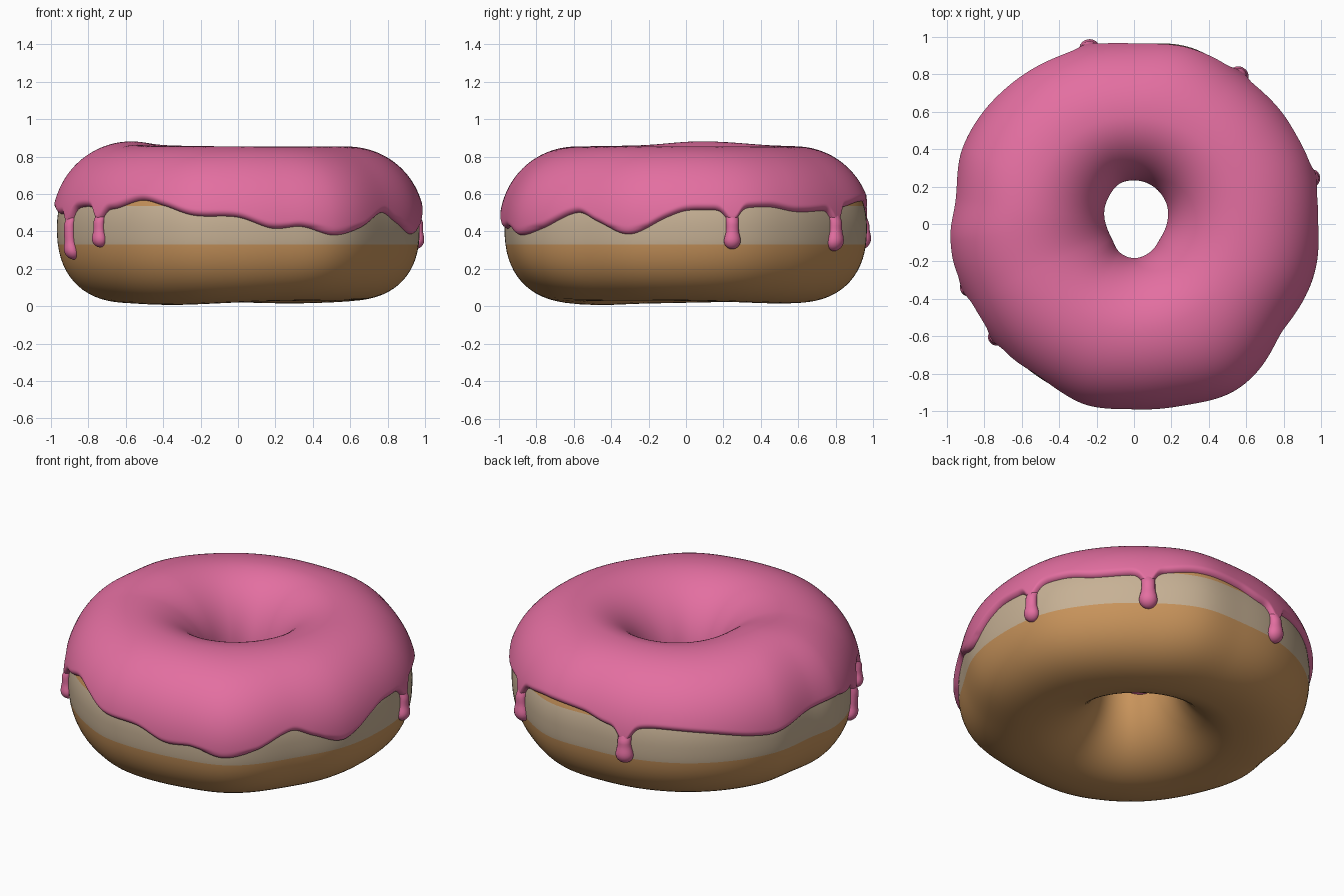
import bpy, math

if "Cube" in bpy.data.objects:
    bpy.data.objects.remove(bpy.data.objects["Cube"])

R_MID, Z_MID, HALF_H = 0.575, 0.42, 0.405
N_TOP, N_LOW, N_IN = 2.08, 2.35, 2.0
THICK = 0.029


def material(name, rgb):
    m = bpy.data.materials.new(name)
    m.diffuse_color = (*rgb, 1)
    m.use_nodes = True
    m.node_tree.nodes["Principled BSDF"].inputs["Base Color"].default_value = m.diffuse_color
    return m


PINK = material("pink icing", (0.77, 0.158, 0.355))
BROWN = material("baked dough", (0.58, 0.295, 0.105))
CREAM = material("pale dough band", (0.57, 0.44, 0.30))


def periodic(knots):
    """Smooth closed curve through (degrees, value) knots."""
    k = [(knots[-1][0] - 360, knots[-1][1])] + knots
    k = [(knots[-2][0] - 360, knots[-2][1])] + k
    k += [(a + 360, v) for a, v in knots[:3]]

    def f(a):
        a %= 360
        i = max(j for j in range(1, len(k) - 2) if k[j][0] <= a)
        (a0, v0), (a1, v1), (a2, v2), (a3, v3) = k[i - 1:i + 3]
        h = a2 - a1
        u = (a - a1) / h
        m1, m2 = (v2 - v0) / (a2 - a0) * h, (v3 - v1) / (a3 - a1) * h
        return ((2*u**3 - 3*u*u + 1) * v1 + (u**3 - 2*u*u + u) * m1
                + (3*u*u - 2*u**3) * v2 + (u**3 - u*u) * m2)
    return f


# outline of the icing, outline of the hole, lower edge of the icing
outer = periodic([(0, 1.0), (20, 1.015), (36, 1.005), (55, 1.0), (73, 1.02), (90, .99),
                  (108, 1.0), (127, 1.012), (156, 1.007), (172, .975), (185, 1.0),
                  (206, .982), (223, .985), (243, .997), (255, 1.01), (270, .998),
                  (284, 1.005), (299, 1.04), (307, 1.036), (325, .99), (343, 1.0)])
hole = periodic([(0, .174), (35, .203), (68, .228), (90, .233), (110, .228), (137, .19),
                 (180, .15), (214, .142), (243, .168), (270, .178), (300, .172), (330, .16)])
edge = periodic([(0, .51), (9, .515), (27, .53), (37, .505), (48, .51), (60, .53), (72, .56),
                 (88, .55), (97, .515), (104, .51), (115, .53), (132, .51), (148, .465),
                 (156, .455), (170, .50), (185, .51), (193, .49), (210, .53), (226, .52),
                 (237, .565), (246, .535), (256, .485), (270, .475), (281, .415), (290, .425),
                 (300, .38), (310, .415), (323, .50), (331, .45), (342, .385), (354, .475)])
bump = periodic([(0, 0), (80, .0), (130, .006), (172, .027), (205, .006), (270, 0)])
base = periodic([(0, .014), (60, 0), (120, .012), (200, 0), (235, -.008), (290, .012)])
DRIPS = [(14.5, .305, 1.0), (54.7, .295, 1.15), (104.3, .305, 1.15), (201, .25, 1.0),
         (219.4, .315, .95)]


def section(deg, t, d):
    """Point on the ring at angle deg, section angle t, d above the dough."""
    c, s = math.cos(t), math.sin(t)
    n = N_IN if c < 0 else (N_TOP if s > 0 else N_LOW)
    half = (outer(deg) - THICK - R_MID) if c > 0 else (R_MID - hole(deg) - THICK)
    r = R_MID + math.copysign(abs(c) ** (2 / n), c) * (half + d)
    z = Z_MID + math.copysign(abs(s) ** (2 / n), s) * (HALF_H + d)
    if s > 0:
        z += bump(deg) * s
    else:
        z += base(deg) * s * s
    a = math.radians(deg)
    return (r * math.cos(a), r * math.sin(a), z)


def t_at(z, n=None):
    q = (z - Z_MID) / HALF_H
    n = n or (N_TOP if q > 0 else N_LOW)
    return math.asin(math.copysign(abs(q) ** (n / 2), q))


def make(name, verts, faces, mats, indices=None):
    me = bpy.data.meshes.new(name)
    me.from_pydata(verts, [], faces)
    for m in mats:
        me.materials.append(m)
    for i, p in enumerate(me.polygons):
        p.use_smooth = True
        if indices:
            p.material_index = indices[i]
    ob = bpy.data.objects.new(name, me)
    bpy.context.collection.objects.link(ob)
    return ob


def grid(cols, rows, wrap_rows):
    return [(i * rows + j, (i + 1) % cols * rows + j,
             (i + 1) % cols * rows + (j + 1) % rows, i * rows + (j + 1) % rows)
            for i in range(cols) for j in range(rows if wrap_rows else rows - 1)]


# dough ring with a pale band round the outside
lo, hi = t_at(.33), t_at(.535)
ts = ([lo + (hi - lo) * k / 10 for k in range(10)]
      + [hi + (lo + 2 * math.pi - hi) * k / 62 for k in range(62)])
COLS = 180
verts = [section(i * 360 / COLS, t, 0) for i in range(COLS) for t in ts]
faces = grid(COLS, len(ts), True)
make("dough_ring", verts, faces, [BROWN, CREAM],
     [1 if k % len(ts) < 10 else 0 for k in range(len(faces))])

# icing coat with a wavy, rounded lip
COLS, ROWS = 480, 80
verts = []
for i in range(COLS):
    deg = i * 360 / COLS
    z = edge(deg)
    for a, _, w in DRIPS:  # edge flares into each drip
        z -= .075 * w * math.exp(-((deg - a) / 2.7) ** 2)
    t0 = t_at(z)
    t1 = math.pi - t_at(.42 + .03 * math.sin(math.radians(3 * deg)), N_IN)
    for j in range(ROWS):
        t = t0 + (t1 - t0) * (.5 - .5 * math.cos(math.pi * j / (ROWS - 1)))
        e = min(1, min(t - t0, t1 - t) / .07)
        lip = math.sqrt(max(0, 1 - (1 - e) ** 2))
        verts.append(section(deg, t, -.004 + (THICK + .004) * lip))
make("icing", verts, grid(COLS, ROWS, False), [PINK])

# drips: narrow neck ending in a round bulb, following the dough side
SEG, STEPS = 20, 28
for k, (deg, z_end, w) in enumerate(DRIPS):
    z_top, bulb = edge(deg) + .02, .045 * w
    verts = []
    for i in range(STEPS + 1):
        u = .5 - .5 * math.cos(math.pi * i / STEPS)
        z = z_end + (z_top - z_end) * u
        h = z - z_end
        ball = math.sqrt(max(0, 1 - (h / bulb - 1) ** 2)) * bulb if h < 2 * bulb else 0
        blend = min(1, max(0, (h - bulb) / (1.3 * bulb)))
        blend = blend * blend * (3 - 2 * blend)
        half = ball if h <= bulb else bulb * (1 - blend) + .034 * w * blend
        half = max(half, .0005)
        # the neck sinks into the icing towards its top
        sink = .008 - .03 * min(1, max(0, (z - z_top + .09) / .09))
        x, y, _ = section(deg, t_at(z), sink)
        a = math.radians(deg)
        for s in range(SEG):
            p = 2 * math.pi * s / SEG
            o, q = half * .85 * math.cos(p), half * math.sin(p)
            verts.append((x + o * math.cos(a) - q * math.sin(a),
                          y + o * math.sin(a) + q * math.cos(a), z))
    faces = [(i * SEG + s, i * SEG + (s + 1) % SEG, (i + 1) * SEG + (s + 1) % SEG, (i + 1) * SEG + s)
             for i in range(STEPS) for s in range(SEG)]
    faces += [tuple(range(SEG))[::-1], tuple(range(STEPS * SEG, (STEPS + 1) * SEG))]
    make(f"icing_drip_{k + 1}", verts, faces, [PINK])
